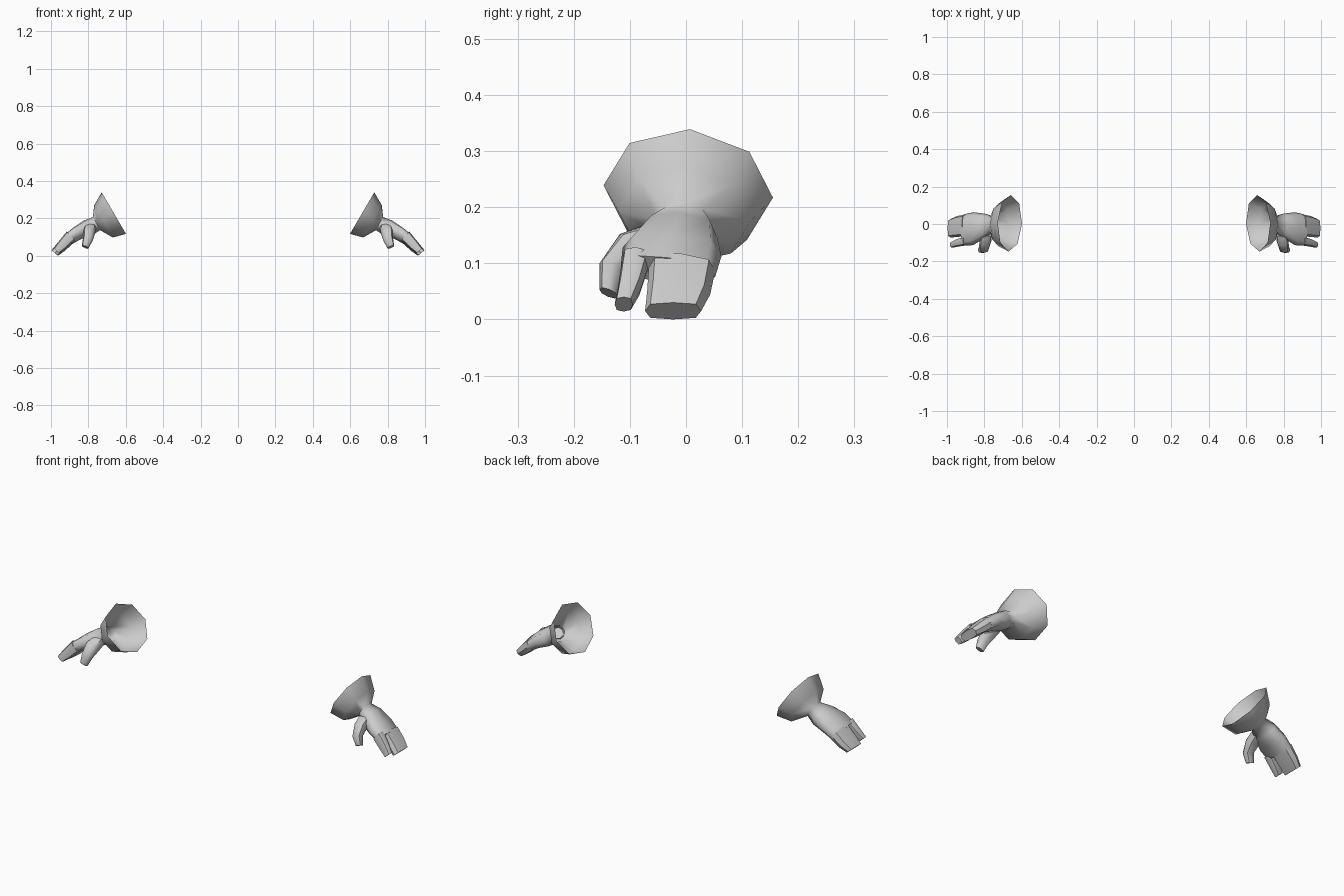
import bpy, bmesh, math
from mathutils import Vector

if "Cube" in bpy.data.objects:
    bpy.data.objects.remove(bpy.data.objects["Cube"])


def loft(name, rings, n=8, power=0.7, cap_start=True, cap_end=True, angle=40):
    """Skin a chain of rounded cross-sections (centre, half width, half thickness), mirrored in x."""
    bm = bmesh.new()
    loops = []
    for ring in rings:
        c, w, h = (Vector(v) for v in ring[:3])
        e = ring[3] if len(ring) > 3 else power
        loop = []
        for k in range(n):
            t = 2 * math.pi * k / n
            a, b = math.cos(t), math.sin(t)
            a = math.copysign(abs(a) ** e, a) if abs(a) > 1e-6 else 0
            b = math.copysign(abs(b) ** e, b) if abs(b) > 1e-6 else 0
            loop.append(bm.verts.new(c + w * a + h * b))
        loops.append(loop)
    for p, q in zip(loops, loops[1:]):
        for k in range(n):
            j = (k + 1) % n
            bm.faces.new((p[k], p[j], q[j], q[k]))
    if cap_start:
        bm.faces.new(loops[0][::-1])
    if cap_end:
        bm.faces.new(loops[-1])
    bmesh.ops.recalc_face_normals(bm, faces=bm.faces[:])
    mesh = bpy.data.meshes.new(name)
    bm.to_mesh(mesh)
    bm.free()
    obj = bpy.data.objects.new(name, mesh)
    bpy.context.collection.objects.link(obj)
    bpy.ops.object.select_all(action='DESELECT')
    obj.select_set(True)
    bpy.context.view_layer.objects.active = obj
    bpy.ops.object.shade_smooth_by_angle(angle=math.radians(angle))
    obj.modifiers.new("mirror", 'MIRROR').use_axis[0] = True
    return obj


# Open flared cuff running through the wrist into the palm
loft("cuff_and_palm", [
    ((.664, .004, .228), (-.006, .151, -.011), (.065, .003, .111), 1),
    ((.719, -.002, .184), (-.004, .118, -.008), (.050, .002, .086), 1),
    ((.757, -.003, .172), (0, .046, -.003), (.019, 0, .035), .9),
    ((.800, -.010, .150), (0, .066, -.005), (.021, 0, .040)),
    ((.860, -.025, .120), (0, .088, -.008), (.022, 0, .030)),
    ((.908, -.032, .087), (0, .084, -.011), (.020, 0, .023), .6),
], cap_start=False, angle=75)

# Outer fingers joined as one block
loft("joined_fingers", [
    ((.900, -.007, .093), (0, .059, -.007), (.021, 0, .024)),
    ((.945, -.013, .048), (0, .056, -.004), (.020, 0, .021)),
    ((.980, -.023, .015), (0, .050, 0), (.017, 0, .015)),
], power=.6)

# Separate index finger
loft("index_finger", [
    ((.895, -.089, .105), (0, .025, -.002), (.021, 0, .024)),
    ((.940, -.100, .058), (0, .021, 0), (.018, 0, .020)),
    ((.970, -.111, .027), (0, .016, 0), (.015, 0, .013)),
], power=.7)

# Thumb hanging forward of the palm
loft("thumb", [
    ((.790, -.045, .150), (.032, 0, 0), (0, .025, -.020)),
    ((.795, -.092, .130), (.032, 0, .006), (0, .026, -.022)),
    ((.802, -.132, .092), (.026, 0, .009), (0, .022, -.008)),
    ((.817, -.138, .047), (.018, 0, .007), (0, .016, -.006)),
], power=.8, angle=50)
